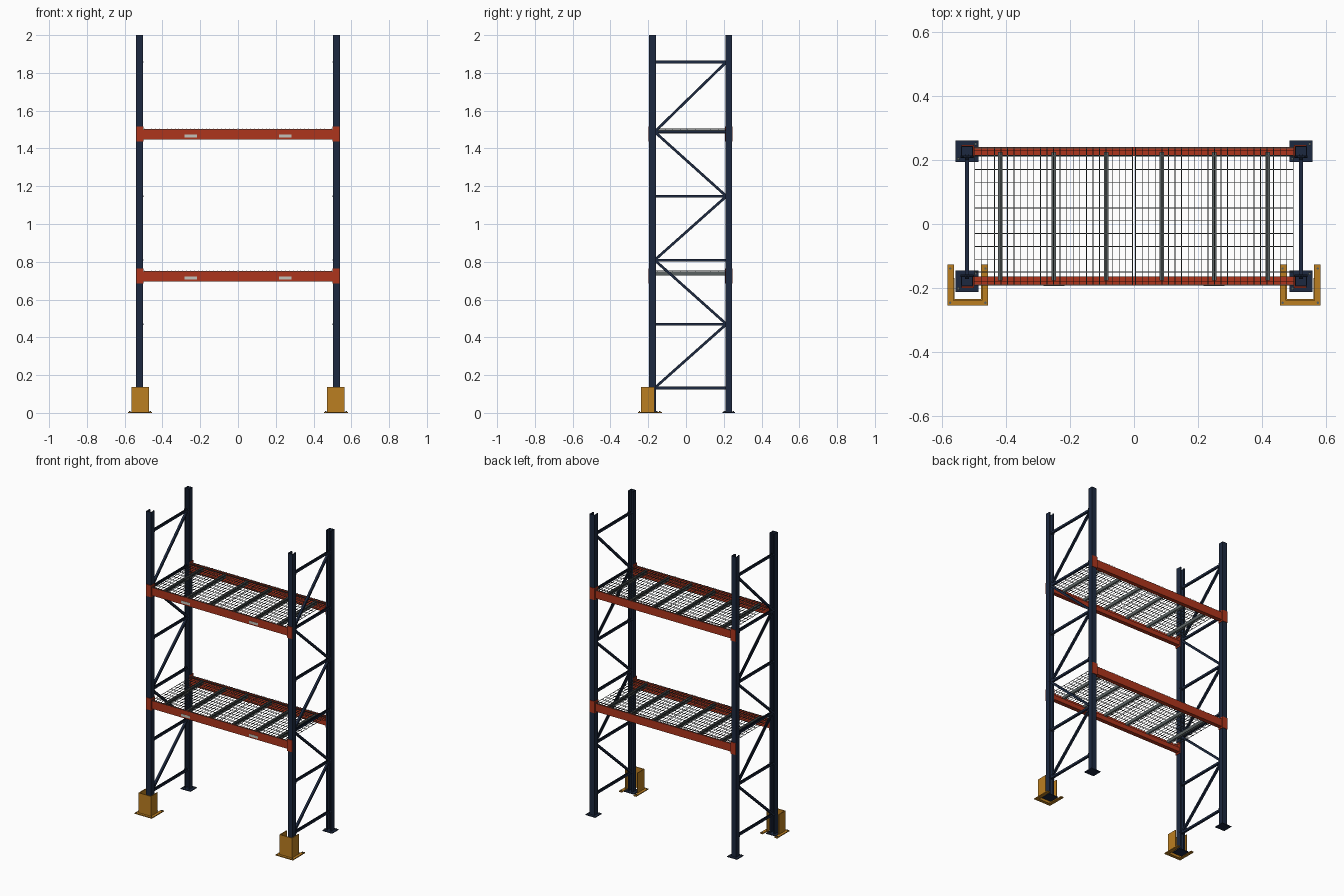
import bpy, bmesh, math
from mathutils import Vector as V

if "Cube" in bpy.data.objects:
    bpy.data.objects.remove(bpy.data.objects["Cube"])

def mat(name, rgb):
    m = bpy.data.materials.new(name)
    m.diffuse_color = (*rgb, 1)
    m.use_nodes = True
    m.node_tree.nodes["Principled BSDF"].inputs["Base Color"].default_value = m.diffuse_color
    return m

NAVY = mat("navy_paint", (0.012, 0.022, 0.05))
RED = mat("red_paint", (0.42, 0.035, 0.012))
YELLOW = mat("amber_paint", (0.5, 0.21, 0.015))
STEEL = mat("dark_steel", (0.1, 0.12, 0.12))
WIRE = mat("wire_steel", (0.06, 0.07, 0.07))
PALE = mat("pale_plate", (0.55, 0.55, 0.5))

X, Y, Z = V((1, 0, 0)), V((0, 1, 0)), V((0, 0, 1))
YC = 0.024          # middle of the frame depth
PX = 0.521          # post centre line
LEVELS = (0.748, 1.5)

def prism(bm, pts, o, u, v, w):
    """Extrude a closed 2D profile (u, v axes) from o along w."""
    a = [bm.verts.new(V(o) + u * p + v * q) for p, q in pts]
    b = [bm.verts.new(x.co + w) for x in a]
    n = len(a)
    bm.faces.new(a[::-1])
    bm.faces.new(b)
    for i in range(n):
        bm.faces.new((a[i], a[(i + 1) % n], b[(i + 1) % n], b[i]))

def box(bm, x0, x1, y0, y1, z0, z1):
    prism(bm, [(x0, y0), (x1, y0), (x1, y1), (x0, y1)], Z * z0, X, Y, Z * (z1 - z0))

def channel(w, d, t, lip):
    """C section: web at v = 0, open towards +v."""
    h = w / 2
    r = [(h, 0), (h, d), (h - lip, d), (h - lip, d - t), (h - t, d - t), (h - t, t)]
    if lip <= t:
        r = [(h, 0), (h, d), (h - t, d), (h - t, t)]
    return r + [(-p, q) for p, q in r[::-1]]

def hexagon(r):
    return [(r * math.cos(i * math.pi / 3), r * math.sin(i * math.pi / 3)) for i in range(6)]

def finish(name, bm, m):
    bmesh.ops.recalc_face_normals(bm, faces=bm.faces)
    me = bpy.data.meshes.new(name)
    bm.to_mesh(me)
    bm.free()
    ob = bpy.data.objects.new(name, me)
    bpy.context.collection.objects.link(ob)
    me.materials.append(m)
    return ob

ENDS = (("front", -1), ("rear", 1))
SIDES = (("left", -1), ("right", 1))

for side, sx in SIDES:
    px = sx * PX
    for end, sy in ENDS:
        tag = f"{end}_{side}"
        # upright post, open towards the inside of the frame
        bm = bmesh.new()
        prism(bm, channel(0.036, 0.035, 0.003, 0.009),
              (px, YC + sy * 0.219, 0.003), X, -sy * Y, Z * 1.997)
        finish("post_" + tag, bm, NAVY)
        # base plate with two anchor bolts
        bm = bmesh.new()
        y0, y1 = sorted((YC + sy * 0.169, YC + sy * 0.236))
        box(bm, px - 0.036, px + 0.036, y0, y1, 0, 0.005)
        finish("base_plate_" + tag, bm, NAVY)
        bm = bmesh.new()
        for k in (-1, 1):
            prism(bm, hexagon(0.005), (px + k * 0.027, (y0 + y1) / 2 + k * 0.023, 0.005),
                  X, Y, Z * 0.006)
        finish("anchor_bolts_" + tag, bm, STEEL)

    # zigzag bracing
    bm = bmesh.new()
    bolts = bmesh.new()
    zs = [0.132, 0.47, 0.809, 1.147, 1.488, 1.858]
    yf, yr = YC - 0.19, YC + 0.19
    sec = channel(0.014, 0.014, 0.003, 0)
    sec = [(p, q - 0.007) for p, q in sec]
    for i, z in enumerate(zs):
        prism(bm, sec, (px, yf, z), X, Z, Y * (yr - yf))
        for y in (yf + 0.004, yr - 0.004):
            prism(bolts, hexagon(0.004), (px - 0.02, y, z), Y, Z, X * 0.04)
        if i < len(zs) - 1:
            a, b = (yf, yr) if i % 2 == 0 else (yr, yf)
            p0, p1 = V((px, a, z)), V((px, b, zs[i + 1]))
            w = p1 - p0
            prism(bm, sec, p0, X, w.cross(X).normalized(), w)
    finish("bracing_" + side, bm, NAVY)
    finish("brace_bolts_" + side, bolts, NAVY)

    # corner guard: U-shaped wall on a U-shaped foot flange
    bm = bmesh.new()
    gx = sx * 0.5185
    def u_shape(h, t, front, back):
        return [(-h, front), (h, front), (h, back), (h - t, back), (h - t, front + t),
                (-h + t, front + t), (-h + t, back), (-h, back)]
    prism(bm, u_shape(0.046, 0.005, -0.239, -0.168), (gx, 0, 0), X, Y, Z * 0.138)
    prism(bm, u_shape(0.063, 0.02, -0.255, -0.127), (gx, 0, 0), X, Y, Z * 0.006)
    finish("guard_" + side, bm, YELLOW)
    bm = bmesh.new()
    for k in (-1, 1):
        for y in (-0.139, -0.246):
            prism(bm, hexagon(0.004), (gx + k * 0.055, y, 0.006), X, Y, Z * 0.004)
    finish("guard_bolts_" + side, bm, STEEL)

for n, zt in zip(("lower", "upper"), LEVELS):
    for end, sy in ENDS:
        # stepped beam with the ledge facing inwards
        bm = bmesh.new()
        prof = [(0.216, -0.052), (0.216, 0), (0.203, 0), (0.203, -0.022), (0.188, -0.022), (0.188, -0.052)]
        prism(bm, prof, (-0.502, YC, zt), sy * Y, Z, X * 1.004)
        finish(f"{n}_{end}_beam", bm, RED)
        # angle connectors wrapping the post corner
        bm = bmesh.new()
        for _, sx in SIDES:
            L = [(0.499, 0.183), (0.499, 0.223), (0.538, 0.223), (0.538, 0.2195),
                 (0.5025, 0.2195), (0.5025, 0.183)]
            prism(bm, L, (0, YC, zt - 0.062), sx * X, sy * Y, Z * 0.078)
        finish(f"{n}_{end}_connectors", bm, RED)
    # blank load plates on the front beam
    bm = bmesh.new()
    for x in (-0.25, 0.25):
        y = YC - 0.216
        box(bm, x - 0.033, x + 0.033, y - 0.0015, y, zt - 0.043, zt - 0.027)
    finish(n + "_load_plates", bm, PALE)

    # two wire decks, each on three support channels
    for side, sx in SIDES:
        bm = bmesh.new()
        for x in (0.086, 0.251, 0.417):
            prism(bm, channel(0.014, 0.021, 0.003, 0), (sx * x, YC - 0.2, zt), X, -Z, Y * 0.4)
        finish(f"{n}_{side}_deck_supports", bm, STEEL)
        bm = bmesh.new()
        r = 0.0012
        for i in range(25):
            x = sx * (0.005 + i * 0.0205)
            box(bm, x - r, x + r, YC - 0.215, YC + 0.215, zt + 0.0024, zt + 0.0048)
        x0, x1 = sorted((sx * 0.0035, sx * 0.498))
        for y in [0.01 + 0.04 * k for k in range(-5, 6)] + [YC + 0.19, YC + 0.213]:
            box(bm, x0, x1, y - r, y + r, zt, zt + 0.0024)
        finish(f"{n}_{side}_wire_deck", bm, WIRE)
